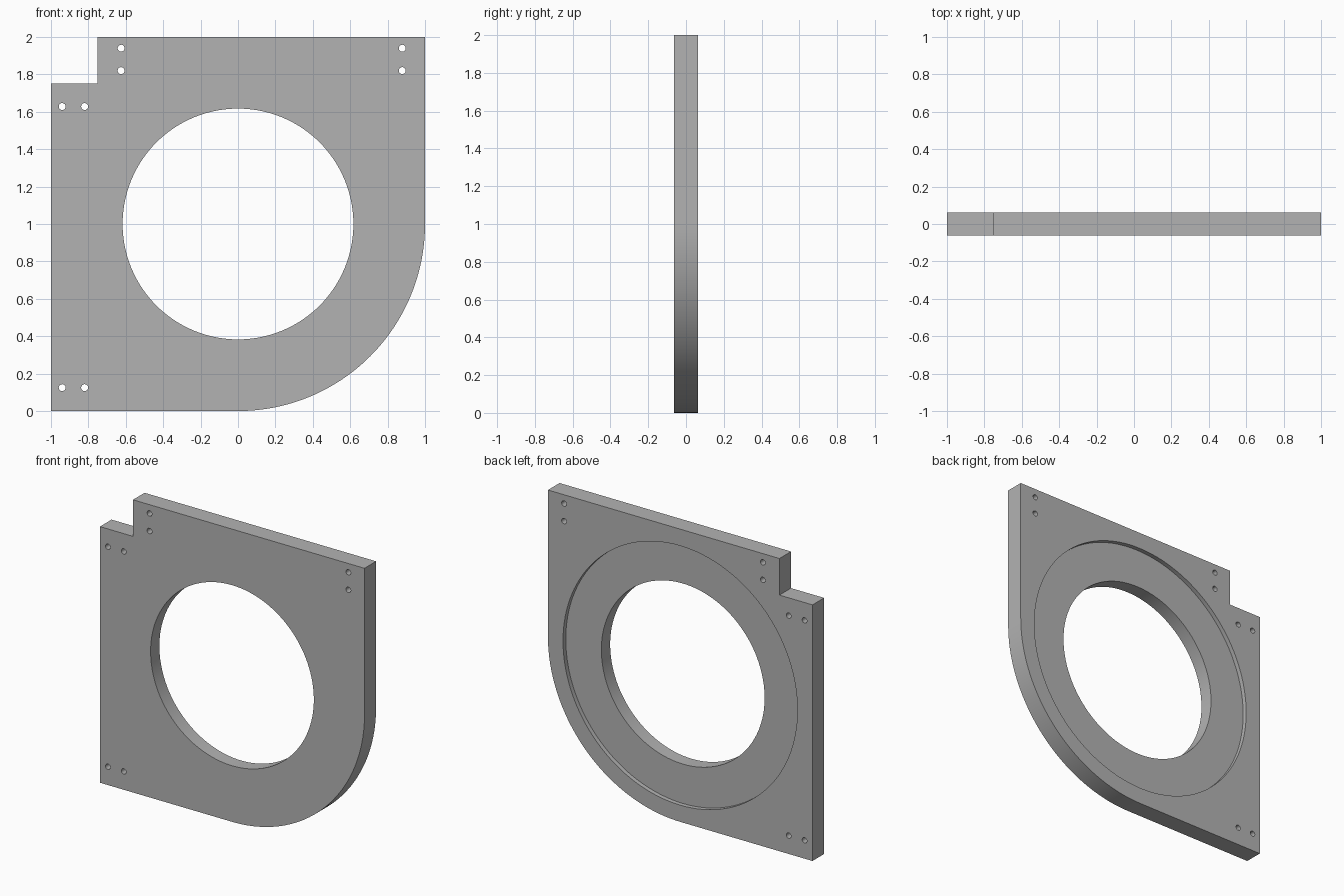
import bpy
import bmesh
from math import sin, cos, pi, radians
from mathutils import Matrix

if "Cube" in bpy.data.objects:
    bpy.data.objects.remove(bpy.data.objects["Cube"], do_unlink=True)

HALF = 0.0625           # half the plate thickness
CENTRE_Z = 1.0
RECESS_DEPTH = 0.03

grey = bpy.data.materials.new("plain_grey")
grey.use_nodes = True
colour = (0.45, 0.45, 0.45, 1)
grey.diffuse_color = colour
grey.node_tree.nodes["Principled BSDF"].inputs["Base Color"].default_value = colour


def make_object(name, bm):
    bmesh.ops.recalc_face_normals(bm, faces=bm.faces)
    mesh = bpy.data.meshes.new(name)
    bm.to_mesh(mesh)
    bm.free()
    mesh.materials.append(grey)
    obj = bpy.data.objects.new(name, mesh)
    bpy.context.collection.objects.link(obj)
    return obj


def add_cylinder(bm, x, z, radius, y0, y1, sides):
    # cylinder lying along y
    place = Matrix.Translation((x, (y0 + y1) / 2, z)) @ Matrix.Rotation(pi / 2, 4, 'X')
    bmesh.ops.create_cone(bm, cap_ends=True, segments=sides, radius1=radius,
                          radius2=radius, depth=y1 - y0, matrix=place)


# Plate outline: notched top corner, one large rounded bottom corner
STEPS = 48
outline = [(-1, 0)]
outline += [(sin(a), CENTRE_Z - cos(a))
            for a in (pi / 2 * i / STEPS for i in range(STEPS + 1))]
outline += [(1, 2), (-0.75, 2), (-0.75, 1.75), (-1, 1.75)]

bm = bmesh.new()
face = bm.faces.new([bm.verts.new((x, -HALF, z)) for x, z in outline])
extruded = bmesh.ops.extrude_face_region(bm, geom=[face])["geom"]
bmesh.ops.translate(bm, vec=(0, 2 * HALF, 0),
                    verts=[v for v in extruded if isinstance(v, bmesh.types.BMVert)])
plate = make_object("mounting_plate", bm)

# Through holes: central opening and four pairs of screw holes
bm = bmesh.new()
add_cylinder(bm, 0, CENTRE_Z, 0.617, -0.2, 0.2, 128)
screws = [(x, z) for z in (0.125, 1.628) for x in (-0.94, -0.82)]
screws += [(x, z) for x in (-0.625, 0.878) for z in (1.82, 1.94)]
for x, z in screws:
    add_cylinder(bm, x, z, 0.0185, -0.2, 0.2, 24)
holes = make_object("hole_cutter", bm)

# Shallow round recess in the back
bm = bmesh.new()
add_cylinder(bm, 0, CENTRE_Z, 0.886, HALF - RECESS_DEPTH, 0.2, 128)
recess = make_object("recess_cutter", bm)

bpy.ops.object.select_all(action='DESELECT')
plate.select_set(True)
bpy.context.view_layer.objects.active = plate
for cutter in (recess, holes):
    cutter.hide_render = True
    cut = plate.modifiers.new(cutter.name, 'BOOLEAN')
    cut.operation = 'DIFFERENCE'
    cut.solver = 'EXACT'
    cut.object = cutter
    bpy.ops.object.modifier_apply(modifier=cut.name)
    bpy.data.objects.remove(cutter, do_unlink=True)

bpy.ops.object.shade_smooth_by_angle(angle=radians(30))
